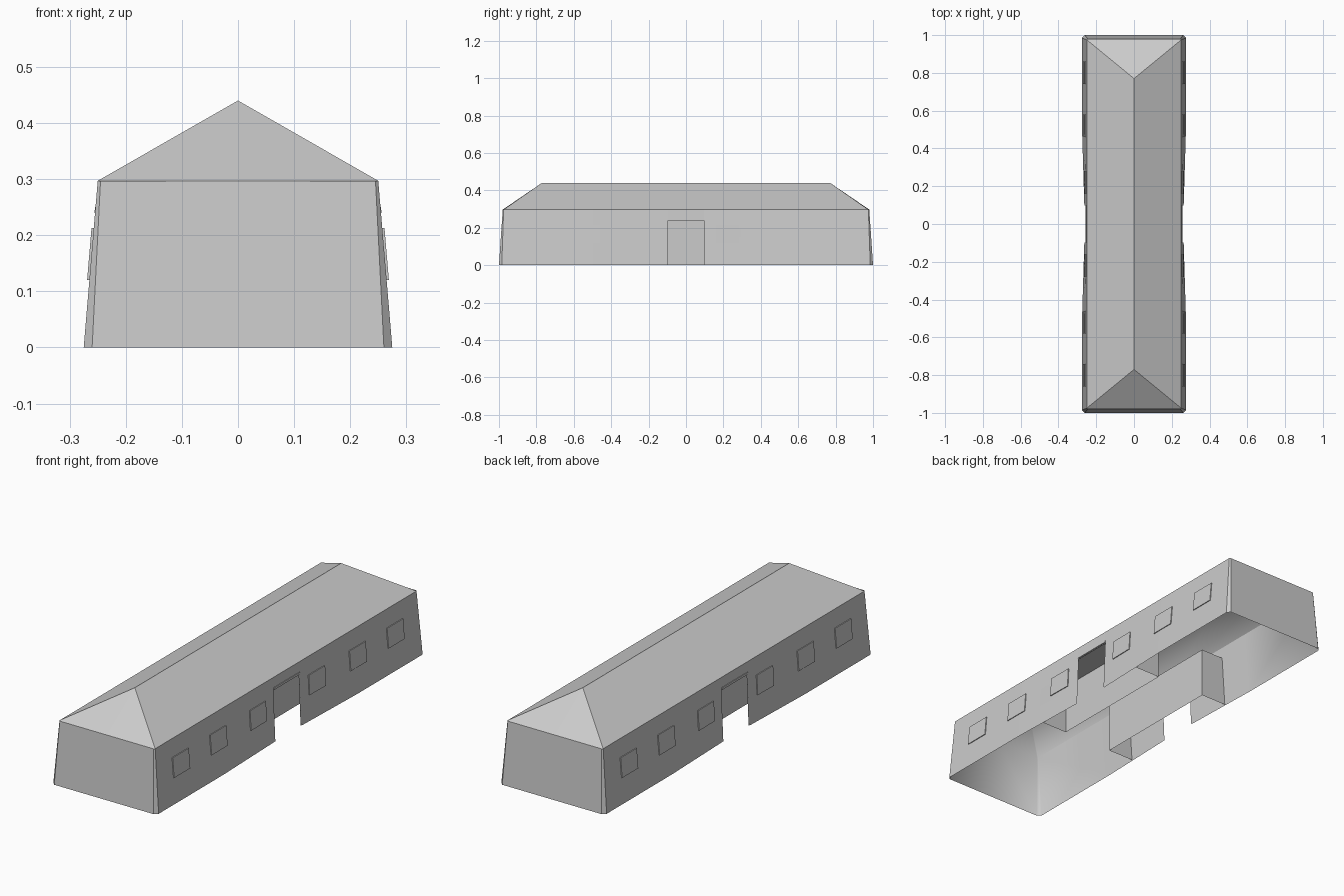
import bpy, bmesh

if "Cube" in bpy.data.objects:
    bpy.data.objects.remove(bpy.data.objects["Cube"])

EAVE_Z, RIDGE_Z, DOOR_Z = 0.297, 0.44, 0.24
DOOR_Y, NICHE_Y, NICHE_X = 0.097, 0.33, 0.13


def wall_x(y, z):
    """Outside of the leaning side wall, slightly pinched at the door."""
    base = 0.263 + 0.012 * min(1, max(0, (abs(y) - DOOR_Y) / 0.4))
    return base + (0.25 - base) * z / EAVE_Z


def side(y, z, offset=0.0):
    return (wall_x(y, z) + offset, y, z)


def quarter_part(name, faces, smooth=False):
    """Mesh from one quarter of the building, mirrored across x and y."""
    bm = bmesh.new()
    for face in faces:
        bm.faces.new([bm.verts.new(p) for p in face]).smooth = smooth
    bmesh.ops.remove_doubles(bm, verts=bm.verts, dist=0.0005)
    bm.normal_update()
    mesh = bpy.data.meshes.new(name)
    bm.to_mesh(mesh)
    bm.free()
    ob = bpy.data.objects.new(name, mesh)
    bpy.context.collection.objects.link(ob)
    mod = ob.modifiers.new("mirror", 'MIRROR')
    mod.use_axis = (True, True, False)
    return ob


# Walls: end wall, narrow corner strip, long side panels, header over the door
eave_corner = (0.25, -0.975, EAVE_Z)
eave_end = (0.245, -0.98, EAVE_Z)
walls = [
    [(0, -1, 0), (0.26, -1, 0), eave_end, (0, -0.98, EAVE_Z)],
    [(0.26, -1, 0), side(-0.985, 0), eave_corner, eave_end],
    [side(-0.985, 0), side(-0.497, 0), side(-0.497, EAVE_Z), eave_corner],
    [side(-0.497, 0), side(-DOOR_Y, 0), side(-DOOR_Y, DOOR_Z),
     side(-DOOR_Y, EAVE_Z), side(-0.497, EAVE_Z)],
    [side(-DOOR_Y, DOOR_Z), side(0, DOOR_Z), side(0, EAVE_Z), side(-DOOR_Y, EAVE_Z)],
]
quarter_part("walls", walls)

# Hipped roof
peak = (0, -0.77, RIDGE_Z)
roof = [
    [eave_corner, (0.25, 0, EAVE_Z), (0, 0, RIDGE_Z), peak],
    [(0, -0.98, EAVE_Z), eave_end, eave_corner, peak],
]
quarter_part("hip_roof", roof)

# Smooth inner lining just inside the walls and roof, facing the interior
lining = [[(x * 0.985, y * 0.997 if y < -0.9 else y, z - 0.006 if z > 0.25 else z)
           for x, y, z in reversed(face)] for face in walls + roof]
quarter_part("inner_lining", lining, smooth=True)

# Entrance lobby behind each doorway: back panel, end wall and ceiling
n, y, inset = NICHE_X, -NICHE_Y, -0.005
quarter_part("entrance_lobby", [
    [(n, y, 0), (n, 0, 0), (n, 0, DOOR_Z), (n, y, DOOR_Z)],
    [(n, y, 0), (n, y, DOOR_Z), side(y, DOOR_Z, inset), side(y, 0, inset)],
    [(n, y, DOOR_Z), (n, 0, DOOR_Z), side(0, DOOR_Z, inset),
     side(-DOOR_Y, DOOR_Z, inset), side(y, DOOR_Z, inset)],
])


def raised_panel(y0, y1, z0, z1, out):
    """Thin panel standing proud of the side wall."""
    ring = [(y0, z0), (y1, z0), (y1, z1), (y0, z1)]
    front = [side(a, b, out) for a, b in ring]
    back = [side(a, b) for a, b in ring]
    rim = [[back[i], back[(i + 1) % 4], front[(i + 1) % 4], front[i]]
           for i in range(4)]
    return [front] + rim


# Windows
windows = []
for yc in (-0.80, -0.52, -0.22):
    windows += raised_panel(yc - 0.06, yc + 0.06, 0.12, 0.213, 0.004)
quarter_part("windows", windows)

# Door lintel
quarter_part("door_lintel", [
    f for i, f in enumerate(raised_panel(-DOOR_Y, 0, DOOR_Z, 0.25, 0.003)) if i != 2])
